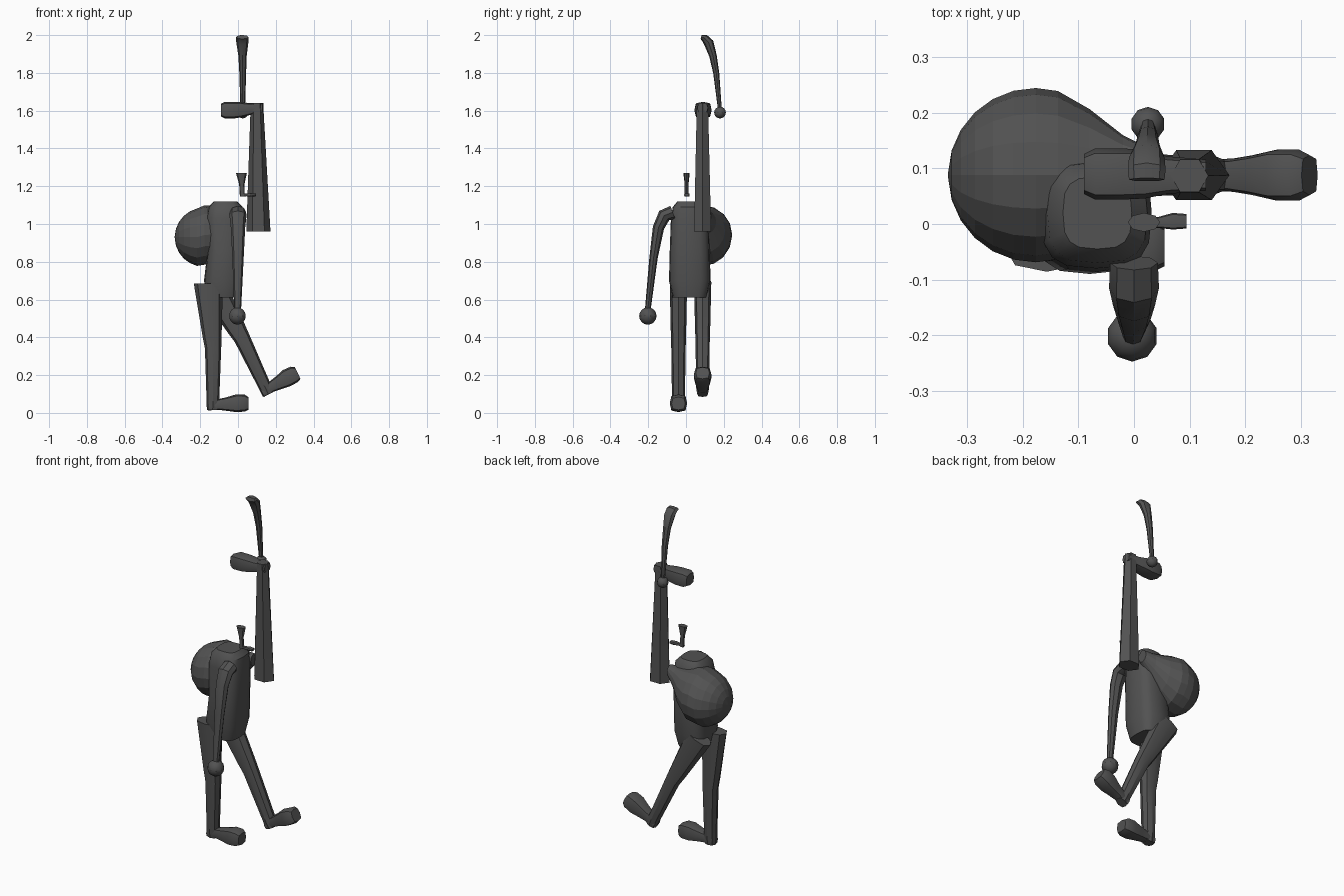
import bpy, bmesh, math
from mathutils import Vector, Matrix

mat = bpy.data.materials.new("charcoal")
mat.diffuse_color = (0.085, 0.085, 0.085, 1)


def finish(name, bm, smooth=True, matrix=None):
    """Turn a bmesh into a shaded object."""
    if matrix is not None:
        bm.transform(matrix)
    bmesh.ops.recalc_face_normals(bm, faces=bm.faces[:])
    me = bpy.data.meshes.new(name)
    bm.to_mesh(me)
    bm.free()
    me.materials.append(mat)
    ob = bpy.data.objects.new(name, me)
    bpy.context.collection.objects.link(ob)
    if smooth:
        bpy.ops.object.select_all(action='DESELECT')
        bpy.context.view_layer.objects.active = ob
        ob.select_set(True)
        bpy.ops.object.shade_smooth_by_angle(angle=math.radians(35))
    return ob


def loft(name, sections, side, sides=8, power=1.0, smooth=True, matrix=None, axis=None):
    """Skin rings (x, y, z, half width along side, half width across)."""
    bm = bmesh.new()
    side = Vector(side)
    pts = [Vector(s[:3]) for s in sections]
    rings = []
    for i, s in enumerate(sections):
        t = axis and Vector(axis) or pts[min(i + 1, len(pts) - 1)] - pts[max(i - 1, 0)]
        across = t.cross(side).normalized()
        ring = []
        for k in range(sides):
            a = 2 * math.pi * k / sides
            c, n = math.cos(a), math.sin(a)
            u = math.copysign(abs(c) ** power, c) * s[3]
            v = math.copysign(abs(n) ** power, n) * s[4]
            ring.append(bm.verts.new(pts[i] + side * u + across * v))
        rings.append(ring)
    for r, q in zip(rings, rings[1:]):
        for k in range(sides):
            j = (k + 1) % sides
            bm.faces.new((r[k], r[j], q[j], q[k]))
    bm.faces.new(rings[0])
    bm.faces.new(rings[-1][::-1])
    return finish(name, bm, smooth, matrix)


def ball(name, loc, r):
    bm = bmesh.new()
    bmesh.ops.create_uvsphere(bm, u_segments=10, v_segments=8, radius=r)
    finish(name, bm, True, Matrix.Translation(loc))


X, Y, Z = (1, 0, 0), (0, 1, 0), (0, 0, 1)

# Torso with rounded shoulders and tapered base
loft("torso", [
    (-0.08, 0.02, 0.61, 0.08, 0.09),
    (-0.08, 0.02, 0.70, 0.10, 0.11),
    (-0.068, 0.02, 0.86, 0.093, 0.106),
    (-0.068, 0.02, 1.03, 0.10, 0.10),
    (-0.066, 0.02, 1.09, 0.09, 0.09),
    (-0.066, 0.02, 1.12, 0.062, 0.065)], X, 16, 0.65, axis=Z)

# Round sack drawn to a neck at the shoulder
sack = []
R = 0.157
for i in range(9):
    a = math.pi * (0.01 + 0.082 * i)
    sack.append((-0.178 - R * math.cos(a), 0.088, 0.93 + 0.002 * i * (i > 5),
                 R * math.sin(a), R * math.sin(a)))
sack[-1] = (-0.08, 0.092, 0.965, 0.115, 0.118)
sack += [(-0.02, 0.10, 1.01, 0.06, 0.065), (0.03, 0.105, 1.04, 0.03, 0.035)]
loft("sack", sack, Y, 16, smooth=False, axis=X)

# Legs and feet: one planted, one swung forward about its heel
heel = Vector((-0.165, 0, 0.01))
swing = (Matrix.Translation((0.135, 0.088, 0.08))
         @ Matrix.Rotation(math.radians(-25.5), 4, 'Y') @ Matrix.Translation(-heel))
for label, m in (("planted", Matrix.Translation((0, -0.04, 0))), ("raised", swing)):
    loft(label + "_leg", [
        (-0.157, 0, 0.685, 0.046, 0.077),
        (-0.137, 0, 0.40, 0.040, 0.050),
        (-0.132, 0, 0.34, 0.038, 0.043),
        (-0.133, 0, 0.05, 0.034, 0.033),
        (-0.134, 0, 0.015, 0.028, 0.031)], Y, 8, 0.85, matrix=m, axis=Z)
    loft(label + "_foot", [
        (-0.160, 0, 0.035, 0.028, 0.022),
        (-0.100, 0, 0.045, 0.030, 0.029),
        (-0.060, 0, 0.047, 0.036, 0.036),
        (-0.010, 0, 0.051, 0.046, 0.047),
        (0.035, 0, 0.052, 0.046, 0.045),
        (0.055, 0, 0.050, 0.036, 0.034)], Y, 8, 0.6, matrix=m, axis=X)

# Lowered arm and its hand
loft("lowered_arm", [
    (0, -0.070, 1.062, 0.043, 0.036),
    (0, -0.115, 1.045, 0.045, 0.036),
    (0, -0.146, 0.98, 0.038, 0.030),
    (0, -0.172, 0.82, 0.030, 0.022),
    (-0.002, -0.203, 0.54, 0.018, 0.015)], X)
ball("lowered_hand", (-0.003, -0.202, 0.513), 0.046)

# Upturned spare leg with its foot pointing left
loft("upturned_leg", [
    (0.108, 0.088, 0.96, 0.064, 0.052),
    (0.101, 0.087, 1.57, 0.036, 0.036),
    (0.100, 0.087, 1.64, 0.034, 0.034)], X, 6, axis=Z)
loft("upturned_foot", [
    (0.130, 0.088, 1.615, 0.028, 0.025),
    (0.060, 0.088, 1.608, 0.034, 0.032),
    (0.020, 0.090, 1.605, 0.044, 0.040),
    (-0.020, 0.090, 1.603, 0.046, 0.044),
    (-0.070, 0.090, 1.603, 0.046, 0.044),
    (-0.090, 0.090, 1.603, 0.036, 0.034)], Y, 8, 0.6, axis=X)

# Upper spare arm and its hand
loft("upper_arm", [
    (0.025, 0.180, 1.60, 0.012, 0.010),
    (0.025, 0.160, 1.80, 0.018, 0.016),
    (0.024, 0.143, 1.89, 0.022, 0.020),
    (0.023, 0.120, 1.96, 0.032, 0.026),
    (0.023, 0.098, 1.985, 0.034, 0.020),
    (0.023, 0.080, 1.99, 0.032, 0.011)], X)
ball("upper_hand", (0.025, 0.180, 1.59), 0.031)

# Small flared stem with a flat toe
loft("small_stem", [
    (0.018, 0.003, 1.27, 0.029, 0.017),
    (0.020, 0.003, 1.21, 0.014, 0.010),
    (0.023, 0.003, 1.145, 0.013, 0.010)], X, 8, axis=Z)
loft("small_toe", [
    (0.012, 0.003, 1.152, 0.009, 0.007),
    (0.045, 0.003, 1.154, 0.010, 0.007),
    (0.070, 0.005, 1.154, 0.015, 0.009),
    (0.095, 0.005, 1.154, 0.013, 0.007)], Y, 8, 0.6, axis=X)
